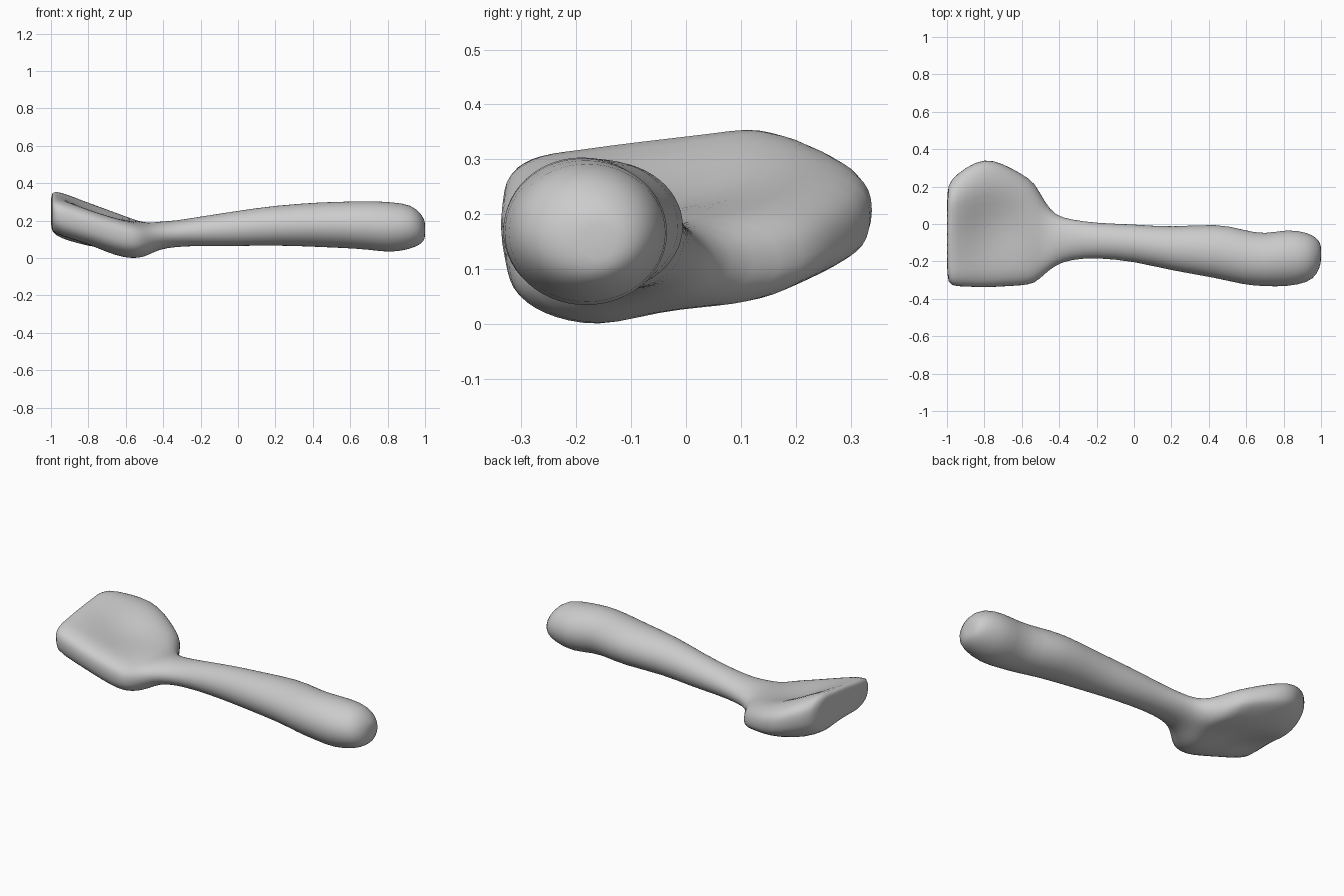
import bpy, bmesh, math
from mathutils import Vector

cube = bpy.data.objects.get("Cube")
if cube:
    bpy.data.objects.remove(cube, do_unlink=True)

SIDES = 28

# Cross-sections along the scoop: x, front y, back y, bottom z, top z
HEAD = [
    (-1.0, -.29, .18, .15, .345), (-.985, -.335, .235, .115, .365),
    (-.9, -.335, .305, .078, .35), (-.8, -.342, .354, .05, .318),
    (-.7, -.335, .325, .016, .286), (-.6, -.33, .268, -.01, .25),
    (-.53, -.32, .225, -.01, .222), (-.48, -.27, .12, .008, .2),
    (-.42, -.22, .045, .045, .2),
]
HANDLE = [
    (-.34, -.19, .025, .06, .2), (-.2, -.18, .004, .065, .222),
    (0, -.2, 0, .063, .253), (.2, -.25, -.018, .068, .282),
    (.45, -.29, .005, .058, .3), (.58, -.325, -.03, .052, .302),
    (.7, -.335, -.056, .045, .306), (.82, -.335, -.025, .026, .3),
    (.93, -.315, -.045, .05, .287), (.98, -.27, -.075, .075, .235),
    (1.0, -.21, -.11, .1, .2),
]


def clamp(v):
    return min(1, max(0, v))


def bump(x, y, cx, cy, rx, ry):
    """Smooth round falloff around a point."""
    return math.exp(-((x - cx) / rx) ** 2 - ((y - cy) / ry) ** 2)


def signed_power(v, p):
    return math.copysign(abs(v) ** p, v)


def section_points(x, front, back, low, high):
    """Oval ring; inside the head it is squarer, dished and tilted."""
    head = clamp((-.42 - x) / .15)
    power = 1 - .28 * head
    points = []
    for i in range(SIDES):
        a = 2 * math.pi * i / SIDES
        c, s = signed_power(math.cos(a), power), signed_power(math.sin(a), power)
        y = (front + back) / 2 + c * (back - front) / 2
        z = (low + high) / 2 + s * (high - low) / 2
        # Back edge sits a little higher than the front one
        z += .025 * head * (1 - abs(s)) * clamp(y / .3)
        if s > 0:
            # Hollow of the scoop, lower front rim and crest at the tip
            z -= .08 * s * bump(x, y, -.75, -.02, .2, .17)
            z -= .03 * head * s * clamp((-.05 - y) / .15)
            z += .022 * s * bump(x, y, -.97, .13, .1, .09)
        else:
            # Raised underside by the neck, rounded back lobe, dent below
            z -= s * head * .05 * clamp((y + .15) / .13) * clamp((x + .82) / .2)
            z -= s * head * .03 * clamp((y - .15) / .12)
            z -= s * .07 * bump(x, y, -.87, -.08, .1, .1)
        points.append(Vector((x, y, z)))
    return points


def loft(name, sections, material):
    bm = bmesh.new()
    rings = [[bm.verts.new(p) for p in section_points(*s)] for s in sections]
    for a, b in zip(rings, rings[1:]):
        for i in range(SIDES):
            j = (i + 1) % SIDES
            bm.faces.new((a[i], a[j], b[j], b[i]))
    # Rounded end caps
    for ring in (rings[0], rings[-1]):
        centre = sum((v.co for v in ring), Vector()) / SIDES
        tip = bm.verts.new(centre)
        for i in range(SIDES):
            bm.faces.new((ring[i], ring[(i + 1) % SIDES], tip))
    bmesh.ops.recalc_face_normals(bm, faces=bm.faces)
    mesh = bpy.data.meshes.new(name)
    bm.to_mesh(mesh)
    bm.free()
    mesh.materials.append(material)
    obj = bpy.data.objects.new(name, mesh)
    bpy.context.collection.objects.link(obj)
    smooth = obj.modifiers.new("soften", "SUBSURF")
    smooth.levels = smooth.render_levels = 1
    for face in mesh.polygons:
        face.use_smooth = True


# Plain grey finish
grey = bpy.data.materials.new("plain grey")
grey.use_nodes = True
colour = (.6, .6, .6, 1)
grey.diffuse_color = colour
shader = grey.node_tree.nodes["Principled BSDF"]
shader.inputs["Base Color"].default_value = colour
shader.inputs["Roughness"].default_value = .8

# Bowl and handle share one continuous skin
loft("scoop", HEAD + HANDLE, grey)
